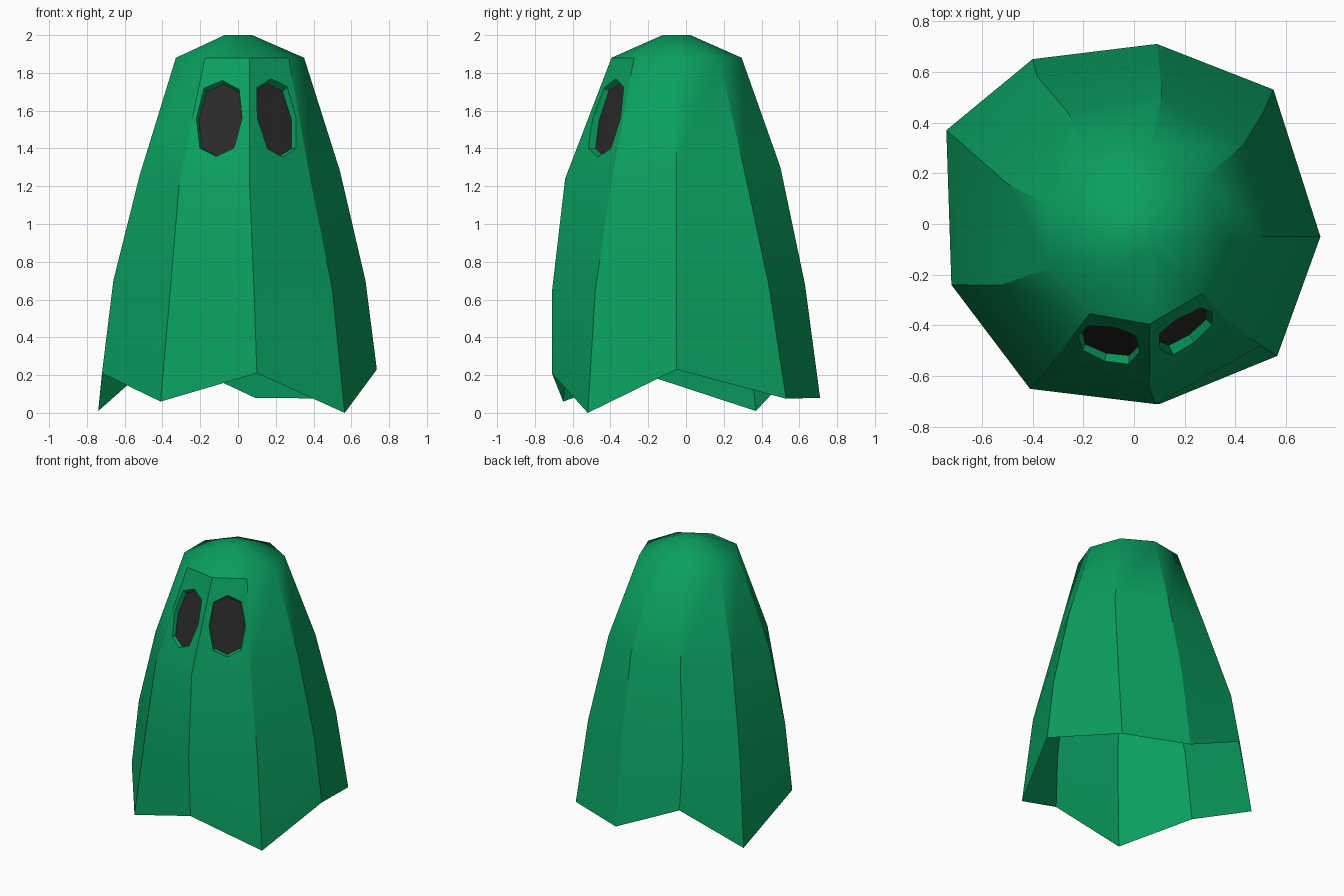
import bpy, bmesh, math
from mathutils import Vector

if "Cube" in bpy.data.objects:
    bpy.data.objects.remove(bpy.data.objects["Cube"])


def material(name, rgb):
    m = bpy.data.materials.new(name)
    m.diffuse_color = (*rgb, 1)
    m.use_nodes = True
    m.node_tree.nodes["Principled BSDF"].inputs["Base Color"].default_value = m.diffuse_color
    return m


def make(name, bm, mat):
    bmesh.ops.recalc_face_normals(bm, faces=bm.faces)
    me = bpy.data.meshes.new(name)
    bm.to_mesh(me)
    bm.free()
    me.materials.append(mat)
    ob = bpy.data.objects.new(name, me)
    bpy.context.collection.objects.link(ob)
    return ob


green = material("green_cloth", (0.003, 0.35, 0.115))
dark = material("dark_eye", (0.022, 0.022, 0.022))
N = 9


def circle(r, z):
    return [(r * math.cos(math.tau * i / N), -0.05 + r * math.sin(math.tau * i / N), z)
            for i in range(N)]


# Cross-sections of the sheet, starting at +x and going counter-clockwise
hem = [(.735, -.05, .23), (.55, .53, .075), (.09, .71, .08), (-.40, .65, .31), (-.74, .37, .01),
       (-.72, -.24, .21), (-.41, -.65, .06), (.10, -.71, .21), (.565, -.52, 0)]
low = [(.675, -.05, .70), (.51, .44, .67), (.10, .63, .68), (-.38, .58, .70), (-.66, .30, .66),
       (-.66, -.24, .70), (-.36, -.60, .63), (.085, -.71, .64), (.50, -.48, .65)]
mid = [(.54, -.05, 1.28), (.43, .31, 1.28), (.11, .50, 1.30), (-.26, .44, 1.28), (-.50, .16, 1.27),
       (-.52, -.24, 1.26), (-.31, -.53, 1.23), (.06, -.64, 1.24), (.38, -.39, 1.25)]
brow = circle(.35, 1.88)
crown = circle(.075, 2.0)

# Body, with a temporary floor so that the eye sockets can be cut
bm = bmesh.new()
rings = [[bm.verts.new(p) for p in r] for r in (hem, low, mid, brow, crown)]
for a, b in zip(rings, rings[1:]):
    for i in range(N):
        j = (i + 1) % N
        bm.faces.new((a[i], a[j], b[j], b[i]))
bm.faces.new(rings[-1])
hub = bm.verts.new((0, 0, .12))
for i in range(N):
    bm.faces.new((hub, rings[0][(i + 1) % N], rings[0][i])).material_index = 1
body = make("ghost_body", bm, green)
body.data.materials.append(dark)

OCT = [(1, 0), (.76, .78), (0, 1), (-.76, .78), (-1, 0), (-.76, -.78), (0, -1), (.76, -.78)]
DEPTH = .035


# Eye sockets cut into the two front panels, with a dark plate at the bottom
def eye(name, i, x, z):
    a, b, c, d = (Vector(p) for p in (mid[i], mid[i + 1], brow[i + 1], brow[i]))
    n = (c - a).cross(d - b).normalized()
    m = (a + b + c + d) / 4
    y = m.y - (n.x * (x - m.x) + n.z * (z - m.z)) / n.y
    centre = Vector((x, y, z))
    u = Vector((0, 0, 1)).cross(n).normalized()
    v = n.cross(u)

    def ring(bm, scale, off):
        return [bm.verts.new(centre + n * off + u * (p * .117 * scale) + v * (q * .2 * scale))
                for p, q in OCT]

    bm = bmesh.new()
    lo, hi = ring(bm, 1, -DEPTH), ring(bm, 1.17, .05)
    bm.faces.new(lo)
    bm.faces.new(hi)
    for k in range(8):
        j = (k + 1) % 8
        bm.faces.new((lo[k], lo[j], hi[j], hi[k]))
    cutter = make(name + "_cutter", bm, green)
    cutter.hide_render = True
    mod = body.modifiers.new(name, 'BOOLEAN')
    mod.operation = 'DIFFERENCE'
    mod.solver = 'EXACT'
    mod.object = cutter
    bpy.context.view_layer.objects.active = body
    bpy.ops.object.modifier_apply(modifier=mod.name)
    bpy.data.objects.remove(cutter)

    bm = bmesh.new()
    f = bm.faces.new(ring(bm, 1.01, -DEPTH + .003))
    f.normal_update()
    if f.normal.dot(n) < 0:
        f.normal_flip()
    me = bpy.data.meshes.new(name)
    bm.to_mesh(me)
    bm.free()
    me.materials.append(dark)
    bpy.context.collection.objects.link(bpy.data.objects.new(name, me))


eye("left_eye", 6, -.10, 1.56)
eye("right_eye", 7, .204, 1.56)

# Open the underside
bm = bmesh.new()
bm.from_mesh(body.data)
bmesh.ops.delete(bm, geom=[f for f in bm.faces if f.material_index == 1], context='FACES')
bm.to_mesh(body.data)
bm.free()
body.data.materials.pop(index=1)

# Crisp vertical folds, soft dome
bpy.ops.object.select_all(action='DESELECT')
body.select_set(True)
bpy.context.view_layer.objects.active = body
bpy.ops.object.shade_smooth_by_angle(angle=math.radians(24))
for e in body.data.edges:
    p, q = (body.data.vertices[i].co for i in e.vertices)
    if min(p.z, q.z) > 1.87 and abs(p.z - q.z) < .01 and (p + q).y / 2 > -.3:
        e.use_edge_sharp = False
